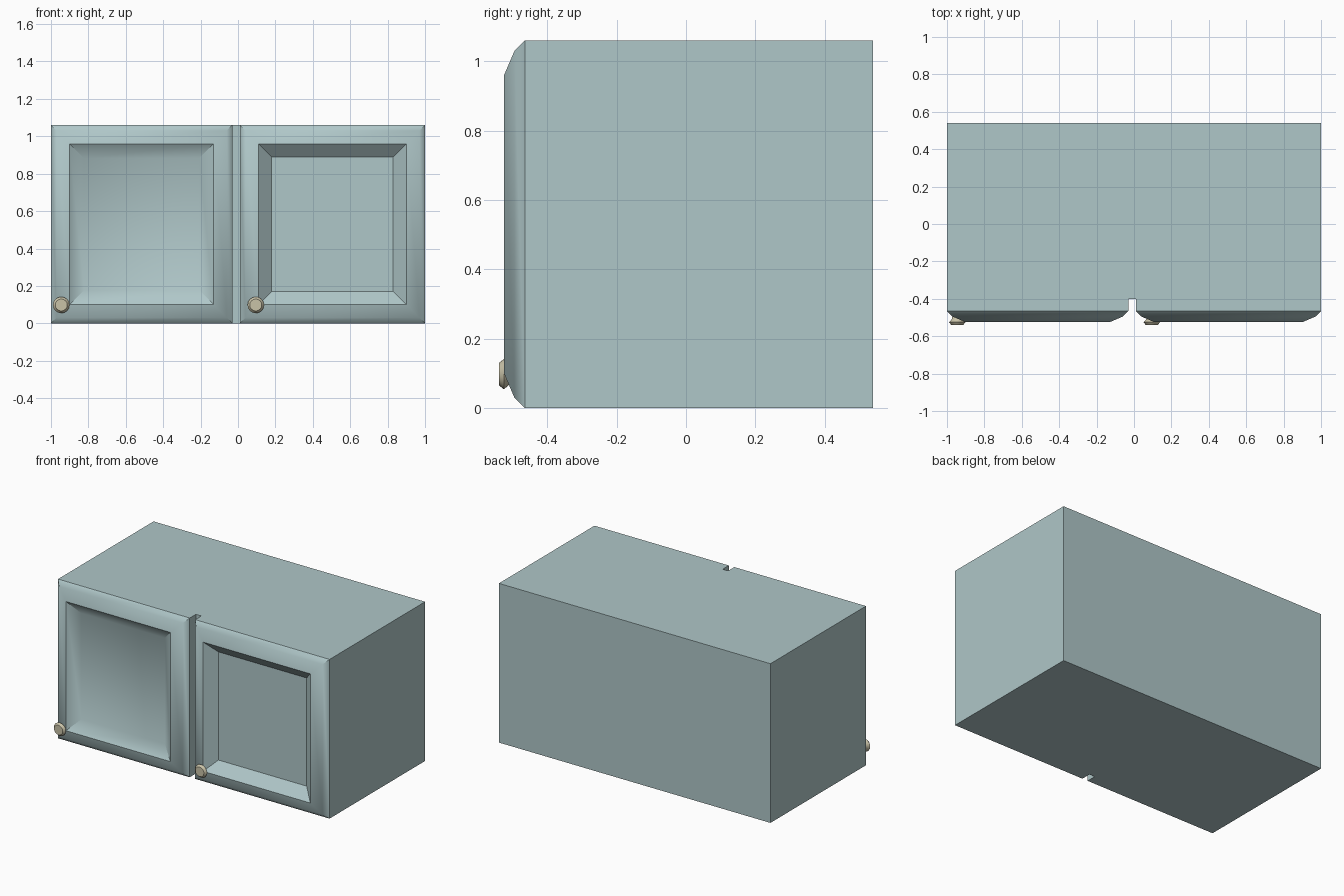
import bpy, bmesh, math

if "Cube" in bpy.data.objects:
    bpy.data.objects.remove(bpy.data.objects["Cube"])

H = 1.06          # cabinet height
FACE = -0.465     # plane where the doors begin


def material(name, rgb):
    m = bpy.data.materials.new(name)
    m.diffuse_color = (*rgb, 1)
    m.use_nodes = True
    m.node_tree.nodes["Principled BSDF"].inputs["Base Color"].default_value = m.diffuse_color
    return m


def finish(bm, name, mat, angle):
    mesh = bpy.data.meshes.new(name)
    bm.to_mesh(mesh)
    bm.free()
    mesh.materials.append(mat)
    obj = bpy.data.objects.new(name, mesh)
    bpy.context.collection.objects.link(obj)
    bpy.ops.object.select_all(action='DESELECT')
    obj.select_set(True)
    bpy.context.view_layer.objects.active = obj
    bpy.ops.object.shade_smooth_by_angle(angle=math.radians(angle))
    return obj


def loft(bm, rings):
    """Bridge successive rings of points with quads; return the vertex rings."""
    rings = [[bm.verts.new(p) for p in ring] for ring in rings]
    for a, b in zip(rings, rings[1:]):
        n = len(a)
        for i in range(n):
            j = (i + 1) % n
            bm.faces.new((a[i], a[j], b[j], b[i]))
    return rings


paint = material("pale_blue_paint", (0.43, 0.57, 0.58))
cream = material("cream_knob", (0.58, 0.54, 0.39))

# Carcass: plan outline with the narrow slot between the doors, open at the doors
plan = [(-1, FACE), (-0.03, FACE), (-0.03, -0.40), (0.01, -0.40),
        (0.01, FACE), (1, FACE), (1, 0.54), (-1, 0.54)]
bm = bmesh.new()
bottom, top = loft(bm, [[(x, y, z) for x, y in plan] for z in (0, H)])
bm.faces.new(bottom[::-1])
bm.faces.new(top)
fronts = [f for f in bm.faces if all(abs(v.co.y - FACE) < 1e-5 for v in f.verts)]
bmesh.ops.delete(bm, geom=fronts, context='FACES_ONLY')
finish(bm, "carcass", paint, 30)


# Doors: rounded outer frame, then a sloped recess down to the panel
def door(name, x0, x1, recess, depth):
    steps = [(0, FACE), (0.03, -0.495), (0.10, -0.525), (recess, depth)]
    bm = bmesh.new()
    rings = loft(bm, [[(x0 + d, y, d), (x1 - d, y, d),
                       (x1 - d, y, H - d), (x0 + d, y, H - d)] for d, y in steps])
    bm.faces.new(rings[-1])
    finish(bm, name, paint, 37)


door("left_door", -1, -0.03, 0.177, -0.473)
door("right_door", 0.01, 1, 0.17, -0.463)


# Knobs: turned profile of (radius, y)
def knob(name, cx, cz, sides=16):
    profile = [(0.022, -0.48), (0.03, -0.51), (0.044, -0.525), (0.032, -0.54)]
    bm = bmesh.new()
    angles = [math.tau * i / sides for i in range(sides)]
    rings = loft(bm, [[(cx + r * math.cos(a), y, cz + r * math.sin(a))
                       for a in angles] for r, y in profile])
    bm.faces.new(rings[0][::-1])
    bm.faces.new(rings[-1])
    finish(bm, name, cream, 30)


for label, x in (("left_knob", -0.945), ("right_knob", 0.095)):
    knob(label, x, 0.098)
